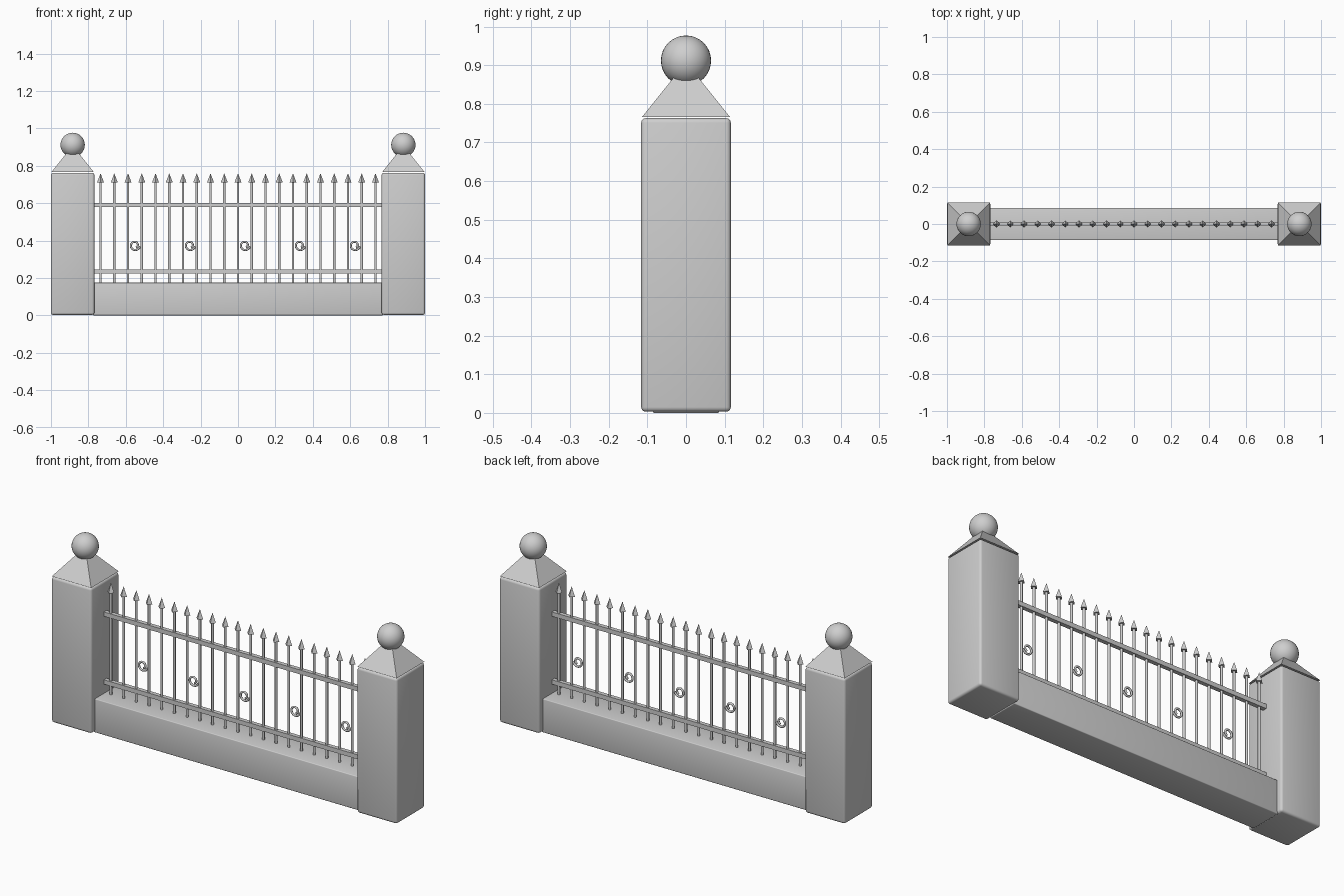
import bpy, math

if "Cube" in bpy.data.objects:
    bpy.data.objects.remove(bpy.data.objects["Cube"])

stone = bpy.data.materials.new("light grey")
stone.diffuse_color = (0.62, 0.62, 0.62, 1)
stone.use_nodes = True
stone.node_tree.nodes["Principled BSDF"].inputs["Base Color"].default_value = stone.diffuse_color


def finish(name, smooth=False):
    ob = bpy.context.object
    ob.name = name
    ob.data.materials.clear()
    ob.data.materials.append(stone)
    if smooth:
        bpy.ops.object.shade_smooth_by_angle(angle=math.radians(50))
    return ob


def box(name, x, y, z0, z1, cx=0, bevel=0.0):
    # x, y are half widths
    bpy.ops.mesh.primitive_cube_add(size=1, location=(cx, 0, (z0 + z1) / 2))
    ob = bpy.context.object
    ob.scale = (2 * x, 2 * y, z1 - z0)
    bpy.ops.object.transform_apply(location=False, rotation=False, scale=True)
    if bevel:
        m = ob.modifiers.new("bevel", 'BEVEL')
        m.width, m.segments = bevel, 3
        bpy.ops.object.modifier_apply(modifier="bevel")
    return finish(name, bool(bevel))


# Gate pillars with pyramid caps and balls
for side, s in (("left", -1), ("right", 1)):
    cx = s * 0.884
    box(side + "_pillar", 0.116, 0.116, 0.003, 0.763, cx, 0.012)
    bpy.ops.mesh.primitive_cone_add(vertices=4, radius1=0.114 * math.sqrt(2), radius2=0,
                                    depth=0.142, location=(cx, 0, 0.766 + 0.071),
                                    rotation=(0, 0, math.pi / 4))
    finish(side + "_cap")
    bpy.ops.mesh.primitive_uv_sphere_add(segments=32, ring_count=16, radius=0.065,
                                         location=(cx, 0, 0.912))
    finish(side + "_ball", True)

# Low wall and the two rails
box("low_wall", 0.775, 0.086, 0.0, 0.176, 0, 0.004)
box("lower_rail", 0.77, 0.011, 0.224, 0.247)
box("upper_rail", 0.77, 0.011, 0.579, 0.602)

# Upright bars with pointed tips, and a scroll on every fourth bar
for i in range(21):
    x = (i - 10) * 0.0735
    bpy.ops.mesh.primitive_cylinder_add(vertices=12, radius=0.0065, depth=0.55,
                                        location=(x, 0, 0.445))
    finish("bar", True)
    bpy.ops.mesh.primitive_cone_add(vertices=4, radius1=0.019, radius2=0, depth=0.05,
                                    location=(x, 0, 0.735))
    finish("bar_tip")
    if i % 4 == 2:
        cu = bpy.data.curves.new("scroll", 'CURVE')
        cu.dimensions = '3D'
        cu.bevel_depth, cu.bevel_resolution, cu.use_fill_caps = 0.0055, 2, True
        sp = cu.splines.new('POLY')
        n = 24
        sp.points.add(n)
        for k in range(n + 1):
            t = k / n
            a = -0.2 - t * 2.3 * math.pi
            r = 0.028 - 0.015 * t
            sp.points[k].co = (r * math.cos(a), 0, r * math.sin(a), 1)
        cu.materials.append(stone)
        ob = bpy.data.objects.new("scroll", cu)
        ob.location = (x + 0.037, 0, 0.375)
        bpy.context.collection.objects.link(ob)
